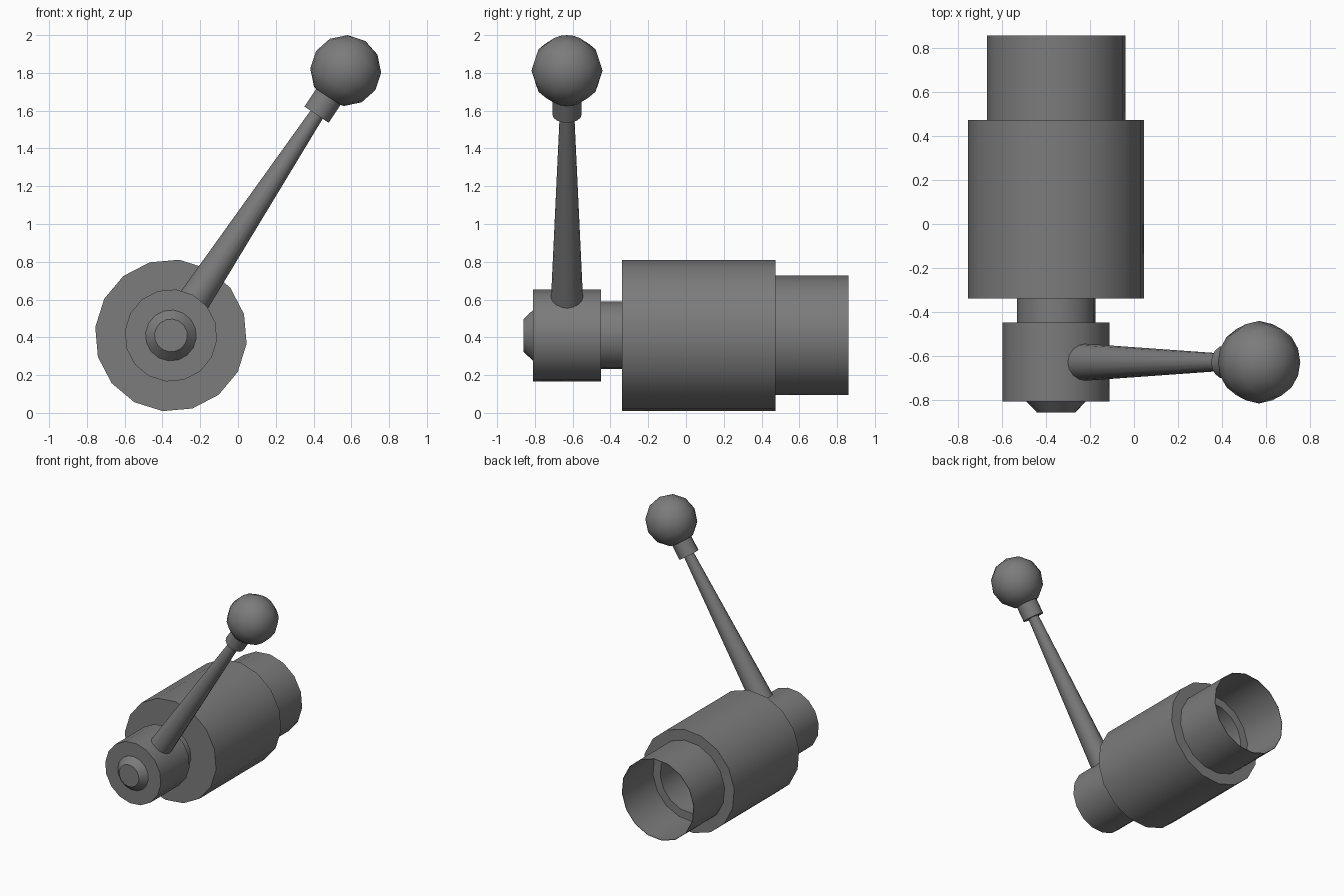
import bpy, bmesh, math
from mathutils import Vector

# Remove the default cube only
cube = bpy.data.objects.get("Cube")
if cube:
    bpy.data.objects.remove(cube, do_unlink=True)

SIDES = 16

# Single dark grey metal
metal = bpy.data.materials.new("dark_grey_metal")
metal.use_nodes = True
GREY = (0.2, 0.2, 0.2, 1.0)
metal.diffuse_color = GREY
metal.node_tree.nodes["Principled BSDF"].inputs["Base Color"].default_value = GREY


def lathe(name, profile, origin, u, v, axis, phase=0.0, closed=False):
    """Spin (radius, distance) points round an axis into a smooth-shaded part."""
    bm = bmesh.new()
    rings = []
    for radius, dist in profile:
        ring = []
        for i in range(SIDES):
            a = phase + math.tau * i / SIDES
            ring.append(bm.verts.new(origin + axis * dist
                                     + (u * math.cos(a) + v * math.sin(a)) * radius))
        rings.append(ring)
    pairs = list(zip(rings, rings[1:]))
    if closed:
        pairs.append((rings[-1], rings[0]))
    for r0, r1 in pairs:
        for i in range(SIDES):
            j = (i + 1) % SIDES
            bm.faces.new((r0[i], r0[j], r1[j], r1[i]))
    bmesh.ops.remove_doubles(bm, verts=bm.verts, dist=0.0005)
    bmesh.ops.recalc_face_normals(bm, faces=bm.faces)
    mesh = bpy.data.meshes.new(name)
    bm.to_mesh(mesh)
    bm.free()
    mesh.materials.append(metal)
    obj = bpy.data.objects.new(name, mesh)
    bpy.context.collection.objects.link(obj)
    bpy.ops.object.select_all(action='DESELECT')
    obj.select_set(True)
    bpy.context.view_layer.objects.active = obj
    bpy.ops.object.shade_smooth_by_angle(angle=math.radians(35))
    return obj


X, Y, Z = Vector((1, 0, 0)), Vector((0, 1, 0)), Vector((0, 0, 1))
centre = Vector((-0.355, 0, 0.41))
phase = math.radians(-6.2)


def turned(name, profile, closed=False):
    return lathe(name, profile, centre, X, Z, Y, phase, closed)


# Housing with a bore in its back face
turned("housing", [(0, -0.34), (0.403, -0.34), (0.403, 0.475),
                   (0.25, 0.475), (0.25, 0.0), (0, 0.0)])
# Thin open sleeve at the back
turned("rear_sleeve", [(0.318, 0.475), (0.318, 0.86),
                       (0.314, 0.86), (0.314, 0.475)], closed=True)
# Neck, hub and bevelled end cap at the front
turned("neck", [(0, -0.46), (0.18, -0.46), (0.18, -0.33), (0, -0.33)])
turned("hub", [(0, -0.81), (0.245, -0.81), (0.245, -0.45), (0, -0.45)])
turned("end_cap", [(0, -0.86), (0.087, -0.86), (0.135, -0.81), (0.135, -0.80), (0, -0.80)])

# Lever leaning towards +x from the hub
lever_axis = Vector((0.925, 0, 1.402)).normalized()
lever_side = Y.cross(lever_axis)
lever_base = centre + Y * -0.63


def on_lever(name, profile):
    return lathe(name, profile, lever_base, Y, lever_side, lever_axis)


on_lever("lever_shaft", [(0, 0.15), (0.086, 0.2), (0.038, 1.42), (0, 1.42)])
on_lever("knob_collar", [(0, 1.4), (0.077, 1.4), (0.077, 1.54), (0, 1.54)])

# Ball knob with six bands from pole to pole
BALL, BALL_AT, BANDS = 0.188, 1.68, 6
on_lever("ball_knob", [(BALL * math.sin(math.pi * k / BANDS),
                        BALL_AT - BALL * math.cos(math.pi * k / BANDS))
                       for k in range(BANDS + 1)])
